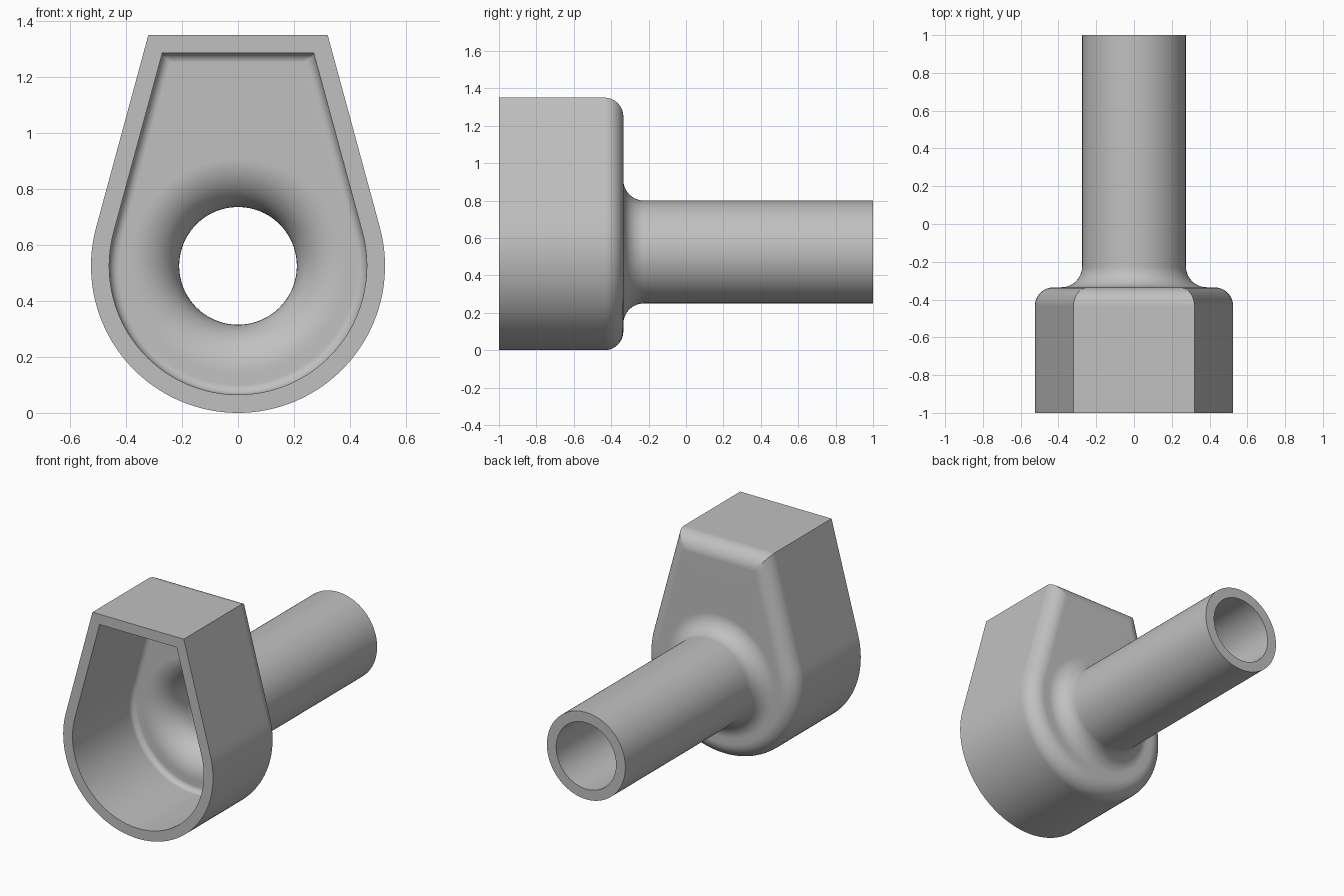
import bpy, bmesh
from math import sin, cos, pi, atan2, acos, hypot, radians

cube = bpy.data.objects.get("Cube")
if cube:
    bpy.data.objects.remove(cube, do_unlink=True)

CENTER_Z = 0.525          # axis of the tube and of the round lower housing
R = 0.525                 # housing radius
TOP, HALF_TOP = 0.825, 0.32   # flat top above the axis, half its width
WALL = 0.065
BACK = -0.335             # outer face of the housing's back wall
ROUND = 0.1               # outer edge rounding
TUBE, FLARE = 0.275, 0.11

# Direction in which the slanted side faces, tangent to the round bottom
SLANT = atan2(TOP, HALF_TOP) - acos(R / hypot(TOP, HALF_TOP))


def outline(d):
    """Teardrop cross-section, moved inward by d."""
    r, top = R - d, TOP - d
    corner = ((r - top * sin(SLANT)) / cos(SLANT), top)
    tangent = (r * cos(SLANT), r * sin(SLANT))
    half = []
    n = 14
    for i in range(n):                      # flat top, middle to corner
        half.append((corner[0] * i / n, top))
    n = 20
    for i in range(n):                      # slanted side
        t = i / n
        half.append(tuple(a + (b - a) * t for a, b in zip(corner, tangent)))
    n = 36
    for i in range(n + 1):                  # round bottom
        a = SLANT - (SLANT + pi / 2) * i / n
        half.append((r * cos(a), r * sin(a)))
    return half + [(-x, z) for x, z in half[-2:0:-1]]


ANGLES = [atan2(z, x) for x, z in outline(0)]


def circle(r):
    return [(r * cos(a), r * sin(a)) for a in ANGLES]


def quarter(steps):
    return [pi / 2 * i / steps for i in range(steps + 1)]


# Cross-sections in order: outside from front to back, then back through the inside
rings = [(outline(0), -1)]
for a in quarter(10):                       # rounded back edge
    rings.append((outline(ROUND * (1 - cos(a))), BACK - ROUND * (1 - sin(a))))
for a in quarter(12):                       # outer flare into the tube
    rings.append((circle(TUBE + FLARE * (1 - sin(a))), BACK + FLARE * (1 - cos(a))))
rings += [(circle(TUBE), 1), (circle(TUBE - WALL), 1)]
bend = FLARE + WALL
for a in reversed(quarter(14)):             # inner flare
    rings.append((circle(TUBE - WALL + bend * (1 - sin(a))),
                  BACK - WALL + bend * (1 - cos(a))))
for a in reversed(quarter(6)):              # inner rounded edge
    r = ROUND - WALL
    rings.append((outline(WALL + r * (1 - cos(a))), BACK - WALL - r * (1 - sin(a))))
rings.append((outline(WALL), -1))

# Skin the closed chain of cross-sections
bm = bmesh.new()
loops = [[bm.verts.new((x, y, z + CENTER_Z)) for x, z in pts] for pts, y in rings]
for a, b in zip(loops, loops[1:] + loops[:1]):
    for i in range(len(a)):
        j = (i + 1) % len(a)
        bm.faces.new((a[i], a[j], b[j], b[i]))
bmesh.ops.recalc_face_normals(bm, faces=bm.faces)
mesh = bpy.data.meshes.new("housing_with_tube")
bm.to_mesh(mesh)
bm.free()

housing = bpy.data.objects.new("housing_with_tube", mesh)
bpy.context.collection.objects.link(housing)

grey = bpy.data.materials.new("plain grey")
grey.use_nodes = True
colour = (0.53, 0.53, 0.53, 1)
grey.diffuse_color = colour
grey.node_tree.nodes["Principled BSDF"].inputs["Base Color"].default_value = colour
mesh.materials.append(grey)

# Smooth curves, crisp rims and corners
bpy.ops.object.select_all(action='DESELECT')
housing.select_set(True)
bpy.context.view_layer.objects.active = housing
bpy.ops.object.shade_smooth_by_angle(angle=radians(30))
weighted = housing.modifiers.new("flat_face_shading", 'WEIGHTED_NORMAL')
weighted.keep_sharp = True
